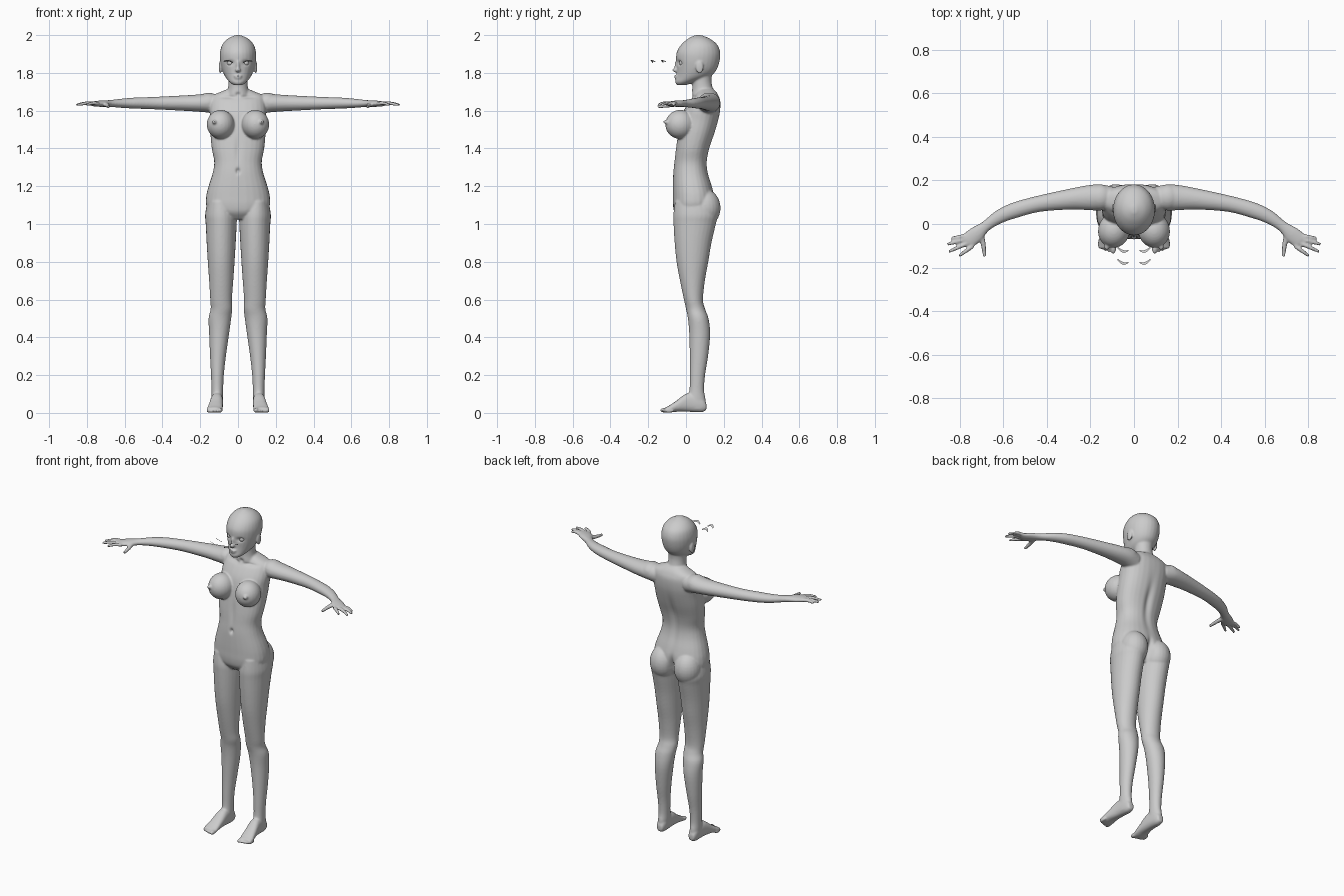
import bpy, bmesh, math
from mathutils import Vector, Matrix

bm = bmesh.new()
N = 28


def smooth_rows(rows, steps=4):
    """Catmull-Rom interpolation of section rows."""
    out = []
    for i in range(len(rows) - 1):
        p = [rows[max(i - 1, 0)], rows[i], rows[i + 1], rows[min(i + 2, len(rows) - 1)]]
        for k in range(steps):
            t = k / steps
            out.append([0.5 * (2 * b + (c - a) * t + (2 * a - 5 * b + 4 * c - d) * t * t
                               + (3 * b - a - 3 * c + d) * t ** 3) for a, b, c, d in zip(*p)])
    return out + [list(rows[-1])]


def loft(sections, power=2.0):
    """Closed skin through sections of (centre, half-axis u, half-axis v)."""
    rings = []
    for c, u, v in sections:
        ring = []
        for k in range(N):
            a = 2 * math.pi * k / N
            co, si = math.cos(a), math.sin(a)
            fu = math.copysign(abs(co) ** (2 / power), co)
            fv = math.copysign(abs(si) ** (2 / power), si)
            ring.append(bm.verts.new(c + u * fu + v * fv))
        rings.append(ring)
    faces = [bm.faces.new((r[k], r[(k + 1) % N], q[(k + 1) % N], q[k]))
             for r, q in zip(rings, rings[1:]) for k in range(N)]
    faces += [bm.faces.new(rings[0]), bm.faces.new(rings[-1])]
    bmesh.ops.recalc_face_normals(bm, faces=faces)


def column(rows, s=1, power=2.0):
    """Rows of z, x min, x max, y front, y back."""
    loft([(Vector((s * (a + b) / 2, (f + k) / 2, z)), Vector(((b - a) / 2, 0, 0)),
           Vector((0, (k - f) / 2, 0))) for z, a, b, f, k in smooth_rows(rows)], power)


def tube(rows, s=1):
    """Rows of x, y, z, half width, half height along a path."""
    rows = smooth_rows(rows)
    pts = [Vector((s * r[0], r[1], r[2])) for r in rows]
    secs = []
    for i, r in enumerate(rows):
        t = (pts[min(i + 1, len(pts) - 1)] - pts[max(i - 1, 0)]).normalized()
        side = t.cross(Vector((0, 0, 1))).normalized()
        secs.append((pts[i], side * r[3], side.cross(t) * r[4]))
    loft(secs)


def blob(c, r, s=1, turn=0):
    m = (Matrix.Translation((s * c[0], c[1], c[2])) @ Matrix.Rotation(s * turn, 4, 'Z')
         @ Matrix.Diagonal((*r, 1)))
    bmesh.ops.create_uvsphere(bm, u_segments=24, v_segments=16, radius=1, matrix=m)


def sym(rows):
    return [(z, -w, w, f, k) for z, w, f, k in rows]


# torso
column(sym([(1.025, .09, -.03, .10), (1.06, .145, -.06, .135), (1.10, .169, -.069, .15),
            (1.15, .168, -.07, .15), (1.2, .156, -.07, .138), (1.27, .134, -.068, .117),
            (1.33, .126, -.062, .112), (1.4, .139, -.054, .125), (1.48, .146, -.042, .152),
            (1.55, .147, -.028, .172), (1.6, .15, -.012, .181), (1.65, .145, .018, .182),
            (1.68, .135, .045, .172), (1.70, .09, .055, .16), (1.715, .055, .06, .145)]), power=2.3)
# neck
column(sym([(1.66, .075, .03, .165), (1.69, .062, .03, .155), (1.72, .053, .033, .142),
            (1.76, .051, .033, .135), (1.81, .055, .035, .14)]))
# head
column(sym([(1.735, .022, -.047, 0), (1.75, .044, -.057, .045), (1.775, .065, -.052, .115),
            (1.80, .078, -.049, .15), (1.83, .088, -.049, .168), (1.87, .095, -.052, .179),
            (1.91, .095, -.049, .181), (1.95, .083, -.025, .165), (1.982, .053, .012, .125),
            (2.0, .012, .05, .08)]))
# nose and lips
blob((0, -.055, 1.815), (.014, .018, .012))
blob((0, -.047, 1.838), (.009, .015, .03))
blob((0, -.05, 1.783), (.022, .013, .006))
blob((0, -.049, 1.773), (.019, .013, .006))

for s in (1, -1):
    # ears
    blob((.094, .072, 1.83), (.008, .021, .034), s)
    # breasts
    blob((.092, -.03, 1.527), (.073, .08, .077), s, .2)
    blob((.125, -.103, 1.54), (.012, .018, .012), s)
    # shoulders and buttocks
    blob((.155, .122, 1.645), (.06, .06, .05), s)
    blob((.083, .098, 1.085), (.08, .085, .10), s)
    # legs
    column([(1.12, .03, .162, -.058, .15), (1.05, .008, .174, -.067, .168),
            (1.0, .007, .171, -.066, .158), (.9, .012, .166, -.06, .135),
            (.8, .018, .16, -.05, .118), (.7, .025, .153, -.032, .1),
            (.6, .032, .147, -.011, .09), (.55, .03, .145, 0, .101),
            (.5, .036, .156, .01, .119), (.42, .047, .153, .017, .128),
            (.3, .064, .148, .02, .117), (.2, .075, .143, .02, .101),
            (.12, .079, .14, .018, .096), (.07, .08, .14, .005, .104),
            (.02, .085, .138, .01, .102)], s)
    # feet: rows of y, x, half width, sole, top
    foot = smooth_rows([(.108, .11, .018, .015, .05), (.08, .11, .028, .003, .09),
                        (.01, .112, .033, .006, .105), (-.05, .118, .038, .006, .065),
                        (-.09, .123, .042, .001, .038), (-.112, .125, .039, .001, .028)])
    loft([(Vector((s * x, y, (a + b) / 2)), Vector((w, 0, 0)), Vector((0, 0, (b - a) / 2)))
          for y, x, w, a, b in foot], 2.4)
    for i, x in enumerate((.095, .115, .13, .144, .157)):
        r = .013 if i == 0 else .009
        blob((x, -.113 + .006 * i, r + .001), (r, .025, r), s)
    # arms with palms
    tube([(.10, .122, 1.632, .05, .052), (.16, .122, 1.64, .06, .05), (.22, .12, 1.64, .056, .045),
          (.3, .113, 1.64, .047, .04), (.44, .092, 1.64, .037, .033), (.55, .062, 1.64, .036, .029),
          (.62, .032, 1.639, .031, .024), (.68, -.01, 1.638, .025, .018),
          (.725, -.048, 1.637, .037, .017), (.765, -.08, 1.636, .037, .013)], s)
    # fingers and thumb
    for x0, y0, x1, y1 in ((.738, -.1, .803, -.147), (.755, -.085, .851, -.127),
                           (.768, -.07, .857, -.093), (.777, -.055, .839, -.066)):
        tube([(x0, y0, 1.637, .0105, .0105), ((x0 + x1) / 2, (y0 + y1) / 2, 1.639, .0095, .0095),
              (x1, y1, 1.63, .007, .007)], s)
    tube([(.705, -.045, 1.634, .016, .012), (.692, -.09, 1.628, .012, .011),
          (.685, -.15, 1.62, .008, .008)], s)

mesh = bpy.data.meshes.new("body")
bm.to_mesh(mesh)
bm.free()
body = bpy.data.objects.new("body", mesh)
bpy.context.collection.objects.link(body)
bpy.context.view_layer.objects.active = body
body.select_set(True)

# fuse the parts into one skin
fuse = body.modifiers.new("fuse", 'REMESH')
fuse.mode = 'VOXEL'
fuse.voxel_size = .0052
soft = body.modifiers.new("soften", 'SMOOTH')
soft.factor = .5
soft.iterations = 6
for name in ("fuse", "soften"):
    bpy.ops.object.modifier_apply(modifier=name)

# sculpted hollows: centre, reach, push
hollows = [((0, .13, 1.42), (.02, .04, .17), (0, -.012, 0)),     # spine groove
           ((0, .15, 1.08), (.016, .06, .06), (0, -.03, 0)),     # cleft
           ((0, -.065, 1.28), (.01, .02, .014), (0, .014, 0)),   # navel
           ((0, -.05, 1.39), (.014, .03, .07), (0, .006, 0)),    # midline
           ((0, .03, 1.685), (.014, .02, .012), (0, .01, 0))]    # throat notch
for s in (1, -1):
    hollows += [((s * .041, -.04, 1.853), (.018, .03, .012), (0, .012, 0)),  # eye sockets
                ((s * .06, .03, 1.672), (.04, .03, .008), (0, .008, 0))]     # above collarbones
for v in body.data.vertices:
    for c, r, push in hollows:
        d = sum(((v.co[i] - c[i]) / r[i]) ** 2 for i in range(3))
        if d < 8:
            v.co += Vector(push) * math.exp(-d)
bpy.ops.object.shade_smooth()


def add_object(name, b):
    me = bpy.data.meshes.new(name)
    b.to_mesh(me)
    b.free()
    for p in me.polygons:
        p.use_smooth = True
    bpy.context.collection.objects.link(bpy.data.objects.new(name, me))


# eyeballs
for s, side in ((1, "left"), (-1, "right")):
    b = bmesh.new()
    bmesh.ops.create_uvsphere(b, u_segments=20, v_segments=12, radius=.017,
                              matrix=Matrix.Translation((s * .041, -.0185, 1.853)))
    add_object("eye_" + side, b)
    # detached curved lash strips in front of the face
    for label, y0 in (("inner", -.119), ("outer", -.174)):
        b = bmesh.new()
        rows = []
        for k in range(9):
            t = k / 8
            x, arch = .026 + .048 * t, math.sin(math.pi * t)
            y = y0 + .014 * t * t - .004 * arch
            z = 1.85 + .008 * arch + .006 * t
            rows.append([b.verts.new((s * x, y, z)),
                         b.verts.new((s * (x + .003 * t), y - .012 * (.4 + .6 * arch), z + .007))])
        for p, q in zip(rows, rows[1:]):
            b.faces.new((p[0], q[0], q[1], p[1]))
        add_object(f"lash_{label}_{side}", b)
